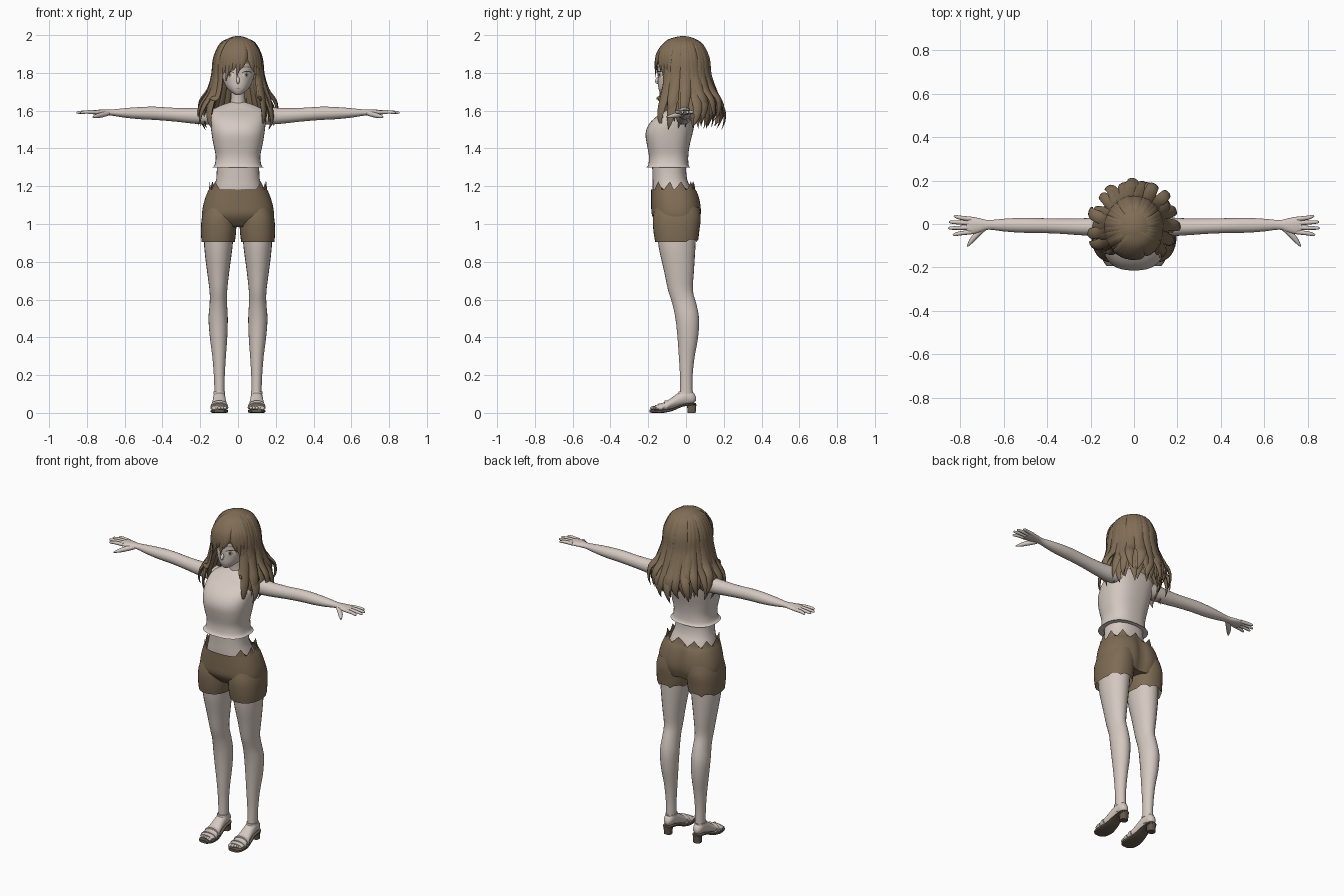
import bpy, bmesh, math, random
from mathutils import Vector
from mathutils.bvhtree import BVHTree

random.seed(4)
start_cube = bpy.data.objects.get("Cube")
if start_cube:
    bpy.data.objects.remove(start_cube)


def material(name, rgb):
    m = bpy.data.materials.new(name)
    m.use_nodes = True
    m.diffuse_color = (*rgb, 1)
    m.node_tree.nodes["Principled BSDF"].inputs["Base Color"].default_value = (*rgb, 1)
    return m


SKIN = material("skin", (.66, .58, .53))
CLOTH = material("pale cloth", (.67, .59, .54))
SHORTS = material("brown cloth", (.21, .15, .09))
HAIR = material("brown hair", (.22, .155, .093))
SOLE = material("dark sole", (.13, .1, .07))
WHITE = material("eye white", (.8, .76, .7))
IRIS = material("amber iris", (.42, .33, .2))
LASH = material("dark lash", (.06, .04, .03))


def finish(name, bm, mat, angle=50):
    bmesh.ops.recalc_face_normals(bm, faces=bm.faces)
    mesh = bpy.data.meshes.new(name)
    bm.to_mesh(mesh)
    bm.free()
    mesh.materials.append(mat)
    ob = bpy.data.objects.new(name, mesh)
    bpy.context.collection.objects.link(ob)
    bpy.ops.object.select_all(action="DESELECT")
    ob.select_set(True)
    bpy.context.view_layer.objects.active = ob
    bpy.ops.object.shade_smooth_by_angle(angle=math.radians(angle))
    return ob


def smooth(rows, sub):
    """Catmull-Rom interpolation through rows of numbers."""
    out = []
    for i in range(len(rows) - 1):
        a, b, c, d = (rows[max(i - 1, 0)], rows[i], rows[i + 1], rows[min(i + 2, len(rows) - 1)])
        for s in range(sub):
            t = s / sub
            out.append([q + t * (r - p) / 2 + t * t * (2 * p - 5 * q + 4 * r - w) / 2
                        + t ** 3 * (3 * q - p - 3 * r + w) / 2 for p, q, r, w in zip(a, b, c, d)])
    return out + [list(rows[-1])]


def skin_rings(bm, rings, n, power=2.0, caps=True):
    """Rings are (centre, side vector, up vector); joins them with quads."""
    loops = []
    for centre, u, v in rings:
        loop = []
        for k in range(n):
            c, s = math.cos(math.tau * k / n), math.sin(math.tau * k / n)
            c, s = (math.copysign(abs(q) ** (2 / power), q) for q in (c, s))
            loop.append(bm.verts.new(centre + u * c + v * s))
        loops.append(loop)
    for a, b in zip(loops, loops[1:]):
        for k in range(n):
            bm.faces.new((a[k], a[(k + 1) % n], b[(k + 1) % n], b[k]))
    if caps:
        bm.faces.new(loops[0])
        bm.faces.new(loops[-1])
    return loops


def upright(rows, sub=3, flip=1):
    """Rows of z, centre x, half width, front y, back y."""
    return [(Vector((flip * x, (f + b) / 2, z)), Vector((max(w, .001), 0, 0)), Vector((0, (b - f) / 2, 0)))
            for z, x, w, f, b in smooth(rows, sub)]


def body(name, rows, mat, n=32, power=2.0, flip=1):
    bm = bmesh.new()
    skin_rings(bm, upright(rows, flip=flip), n, power)
    return finish(name, bm, mat)


def tube(bm, rows, n=8, sub=3, flat=1.0, up=Vector((0, 0, 1))):
    """Rows of x, y, z, radius; flat scales the radius along up."""
    pts = smooth(rows, sub)
    rings = []
    for i, p in enumerate(pts):
        tan = (Vector(pts[min(i + 1, len(pts) - 1)][:3]) - Vector(pts[max(i - 1, 0)][:3])).normalized()
        side = tan.cross(up).normalized()
        r = max(p[3], .001)
        rings.append((Vector(p[:3]), side * r, side.cross(tan) * r * flat))
    skin_rings(bm, rings, n)


# Torso with sleeveless top, flared hem and bare collar
torso = body("cropped_top", [
    (1.298, 0, .138, -.212, .024), (1.312, 0, .124, -.2, .014), (1.36, 0, .118, -.196, .012),
    (1.42, 0, .13, -.207, .02), (1.48, 0, .14, -.214, .035), (1.53, 0, .146, -.195, .045),
    (1.57, 0, .147, -.155, .05), (1.605, 0, .135, -.1, .048), (1.63, 0, .085, -.066, .038),
    (1.645, 0, .04, -.045, .025)], CLOTH, 40, 2.5)
torso.data.materials.append(SKIN)
for face in torso.data.polygons:
    face.material_index = int(face.center.z > 1.595 and abs(face.center.x) < .1)
body("waist", [(1.08, 0, .15, -.165, .05), (1.17, 0, .135, -.176, .035), (1.24, 0, .115, -.177, .005),
               (1.33, 0, .112, -.18, 0)], SKIN, 32, 2.3)
body("neck", [(1.59, 0, .06, -.06, .04), (1.64, 0, .04, -.052, .03), (1.72, 0, .038, -.06, .03)], SKIN, 20)

# Shorts: hip section with ragged waistband and a cleft at the back
bm = bmesh.new()
loops = skin_rings(bm, upright([
    (.985, 0, .17, -.13, .06), (1.04, 0, .19, -.178, .08), (1.1, 0, .184, -.184, .08),
    (1.16, 0, .165, -.184, .066), (1.19, 0, .15, -.184, .048)]), 64, 2.4, False)
for k, v in enumerate(loops[-1]):
    front = v.co.y < -.1 and abs(v.co.x) < .085
    v.co.z = 1.168 if front else 1.225 - .016 * abs(k % 6 - 3)
for v in bm.verts:
    if v.co.y > 0:
        v.co.y *= 1 - .22 * math.exp(-(v.co.x / .03) ** 2)
bm.faces.new(loops[0])
finish("shorts_hips", bm, SHORTS)

for flip, side in ((1, "left"), (-1, "right")):
    # Shorts leg with torn hem
    bm = bmesh.new()
    loops = skin_rings(bm, upright([
        (.905, .105, .088, -.163, .064), (.96, .103, .093, -.172, .07), (1.03, .1, .092, -.176, .078),
        (1.09, .09, .085, -.165, .07)], flip=flip), 32, 2.3, False)
    for k, v in enumerate(loops[0]):
        if v.co.y > -.02:
            v.co.z += .012 * abs(k % 4 - 2) + (.03 if k == 8 else 0)
    finish(side + "_shorts_leg", bm, SHORTS)

    body(side + "_leg", [
        (.06, .098, .027, -.035, .035), (.12, .098, .027, -.032, .034), (.2, .099, .029, -.032, .035),
        (.3, .1, .036, -.038, .046), (.4, .103, .046, -.045, .064), (.5, .105, .051, -.056, .069),
        (.58, .104, .046, -.073, .054), (.65, .104, .047, -.095, .036), (.75, .105, .059, -.116, .042),
        (.88, .104, .075, -.145, .05), (1, .1, .08, -.155, .055)], SKIN, 24, flip=flip)

    # Foot, lofted from heel to toe
    bm = bmesh.new()
    X, Z = Vector((1, 0, 0)), Vector((0, 0, 1))
    rows = [(.052, .075, .012, .012), (.035, .08, .026, .032), (0, .085, .031, .042), (-.05, .065, .035, .034),
            (-.1, .04, .042, .024), (-.14, .03, .045, .017), (-.165, .027, .042, .013)]
    skin_rings(bm, [(Vector((flip * .099, y, z)), X * w, Z * h) for y, z, w, h in smooth(rows, 3)], 20)
    for t in range(5):
        x, y = flip * (.068 + .0155 * t), -.188 + .007 * t
        tube(bm, [(x, -.14, .028, .008), (x, y + .008, .026, .009), (x, y, .023, .003)], 8)
    finish(side + "_foot", bm, SKIN)

    # Sandal: arched sole, heel block and straps
    bm = bmesh.new()
    rows = [(.054, .047, .016, .006), (.035, .047, .029, .006), (-.02, .038, .031, .006), (-.07, .018, .038, .007),
            (-.12, .009, .046, .009), (-.17, .009, .043, .009), (-.193, .01, .026, .008)]
    skin_rings(bm, [(Vector((flip * .099, y, z)), X * w, Z * h) for y, z, w, h in smooth(rows, 3)], 20, 4)
    skin_rings(bm, [(Vector((flip * .099, .03, z)), X * .022, Vector((0, w, 0)))
                    for z, w in ((0, .021), (.045, .025))], 16, 3)
    finish(side + "_sole", bm, SOLE, 35)
    bm = bmesh.new()
    for y, z, w, h in ((-.135, .028, .048, .023), (-.105, .037, .046, .029)):
        skin_rings(bm, [(Vector((flip * .099, y + d, z)), X * w, Z * h) for d in (-.01, 0, .01)], 20)
    skin_rings(bm, upright([(.1, .099, .031, -.043, .039), (.113, .099, .031, -.039, .038)], 1, flip), 20)
    finish(side + "_sandal_straps", bm, CLOTH)

    # Arm: rows of x, y, z, half depth, half height
    bm = bmesh.new()
    rows = [(.1, -.012, 1.57, .04, .04), (.16, -.013, 1.572, .043, .046), (.24, -.013, 1.573, .039, .041),
            (.34, -.01, 1.579, .035, .036), (.44, -.007, 1.586, .034, .035), (.52, -.006, 1.587, .034, .032),
            (.6, -.005, 1.588, .029, .025), (.67, -.004, 1.59, .022, .016), (.71, -.006, 1.591, .032, .015),
            (.75, -.007, 1.591, .04, .013), (.772, -.007, 1.591, .036, .009)]
    skin_rings(bm, [(Vector((flip * x, y, z)), Vector((0, d, 0)), Z * h) for x, y, z, d, h in smooth(rows, 3)], 20)
    finish(side + "_arm", bm, SKIN)
    bm = bmesh.new()
    for y, tip, spread in ((-.037, .835, -.012), (-.016, .855, -.003), (.004, .852, .005), (.023, .83, .012)):
        tube(bm, [(flip * .75, y, 1.592, .0105), (flip * .8, y + spread / 2, 1.593, .0095),
                  (flip * (tip - .008), y + spread, 1.59, .007), (flip * tip, y + spread, 1.589, .002)], 10)
    tube(bm, [(flip * .69, -.018, 1.586, .013), (flip * .725, -.05, 1.577, .014),
              (flip * .752, -.082, 1.57, .01), (flip * .768, -.104, 1.566, .003)], 10)
    finish(side + "_fingers", bm, SKIN)

# Head with a small nose
head = body("head", [
    (1.684, 0, .012, -.127, -.1), (1.697, 0, .034, -.138, -.05), (1.725, 0, .062, -.147, .02),
    (1.77, 0, .082, -.149, .07), (1.82, 0, .09, -.15, .09), (1.88, 0, .09, -.147, .09),
    (1.94, 0, .07, -.11, .07), (1.98, 0, .03, -.06, .03)], SKIN, 40, 2.2)
bm = bmesh.new()
tube(bm, [(0, -.142, 1.785, .004), (0, -.151, 1.765, .009), (0, -.157, 1.752, .008), (0, -.146, 1.743, .003)],
     10, 3, 1, Vector((0, -1, 0)))
finish("nose", bm, SKIN)

# Painted face details, laid on the head as thin discs
bm = bmesh.new()
bm.from_mesh(head.data)
surface = BVHTree.FromBMesh(bm)
bm.free()


def face_patch(name, x, z, w, h, mat, lift, bend=0.0):
    bm = bmesh.new()
    rings = []
    for r in (.05, .4, .7, 1):
        ring = []
        for k in range(24):
            a = math.tau * k / 24
            px = x + w * r * math.cos(a)
            pz = z + h * r * math.sin(a) - bend * (px - x) ** 2
            hit = surface.ray_cast(Vector((px, -1, pz)), Vector((0, 1, 0)))[0]
            ring.append(bm.verts.new((px, hit.y - lift, pz)))
        rings.append(ring)
    bm.faces.new(rings[0])
    for a, b in zip(rings, rings[1:]):
        for k in range(24):
            bm.faces.new((a[k], b[k], b[k - 1], a[k - 1]))
    finish(name, bm, mat)


for flip, side in ((1, "left"), (-1, "right")):
    face_patch(side + "_eye", flip * .046, 1.79, .023, .017, WHITE, .002)
    face_patch(side + "_iris", flip * .045, 1.79, .011, .016, IRIS, .0035)
    face_patch(side + "_pupil", flip * .045, 1.79, .005, .008, LASH, .005)
    face_patch(side + "_upper_lash", flip * .047, 1.808, .026, .003, LASH, .005, 12)
    face_patch(side + "_eyebrow", flip * .046, 1.832, .024, .002, HAIR, .003, 6)
face_patch("mouth", 0, 1.717, .014, .002, IRIS, .002)

# Hair cap, opened over the face
bm = bmesh.new()
bmesh.ops.create_uvsphere(bm, u_segments=48, v_segments=32, radius=1)
for v in bm.verts:
    v.co = Vector((v.co.x * .124, v.co.y * .138 - .015, v.co.z * .133 + 1.862))
bmesh.ops.delete(bm, geom=[f for f in bm.faces if f.calc_center_median().z < 1.855
                           and f.calc_center_median().y < -.02], context="FACES")
finish("hair_cap", bm, HAIR)


def lock(bm, turn, rows, width, sweep=0.0, wave=0.0):
    """A flat tapering lock at a turn from the front; rows of distance out and z."""
    path, phase = [], random.uniform(0, math.tau)
    for i, (r, z) in enumerate(rows):
        t = i / (len(rows) - 1)
        a = math.radians(turn + sweep * t * t) + wave * t * math.sin(phase + 4.5 * t)
        w = width * min(1, .35 + 1.8 * t) * (1 if t < .6 else 1.02 - ((t - .6) / .4) ** 1.5)
        path.append((r * math.sin(a), -.015 - 1.07 * r * math.cos(a), z, w))
    out = Vector((math.sin(math.radians(turn)), -math.cos(math.radians(turn)), .25))
    tube(bm, path, 8, 4, .4, out)


# Long wavy locks round the sides and back, in two layers
bm = bmesh.new()
for i in range(25):
    turn = 56 + 248 * i / 24
    back = .5 - .5 * math.cos(math.radians(turn))
    drop, flare = random.uniform(-.03, .03), random.uniform(-.012, .014)
    lock(bm, turn, [(.02, 1.985), (.085, 1.958), (.122, 1.88), (.131, 1.79), (.15 + .01 * back, 1.7 + drop / 2),
                    (.178 + .018 * back + flare, 1.63 + drop), (.19 + .008 * back + flare * 1.5, 1.57 + drop),
                    (.182 + flare * 2, 1.525 + drop)], random.uniform(.024, .031), 0, .13)
finish("outer_locks", bm, HAIR)
bm = bmesh.new()
for i in range(17):
    turn = 72 + 216 * i / 16
    drop = random.uniform(-.025, .02)
    lock(bm, turn, [(.09, 1.9), (.112, 1.82), (.122, 1.74), (.142, 1.66), (.155, 1.59), (.142, 1.53 + drop)],
         .036, 0, .08)
finish("inner_locks", bm, HAIR)

# Swept fringe and the thin locks framing the face
bm = bmesh.new()
for i in range(11):
    turn = -42 + 9 * i
    tip = 1.8 + .025 * math.sin(i * 2.2) - .00002 * (turn - 8) ** 2
    lock(bm, turn * .9 + 8, [(.02, 1.99), (.075, 1.968), (.118, 1.915), (.134, 1.86), (.138, tip)], .024, -14 if i < 7 else 10)
finish("fringe", bm, HAIR)
bm = bmesh.new()
for flip in (1, -1):
    for turn, end in ((47, 1.66), (54, 1.56), (63, 1.54), (70, 1.58)):
        lock(bm, flip * turn, [(.06, 1.97), (.122, 1.89), (.133, 1.81), (.138, 1.74), (.155, 1.67),
                               (.175, (1.67 + end) / 2), (.178, end)], .018, flip * 6, .16)
finish("face_framing_locks", bm, HAIR)
